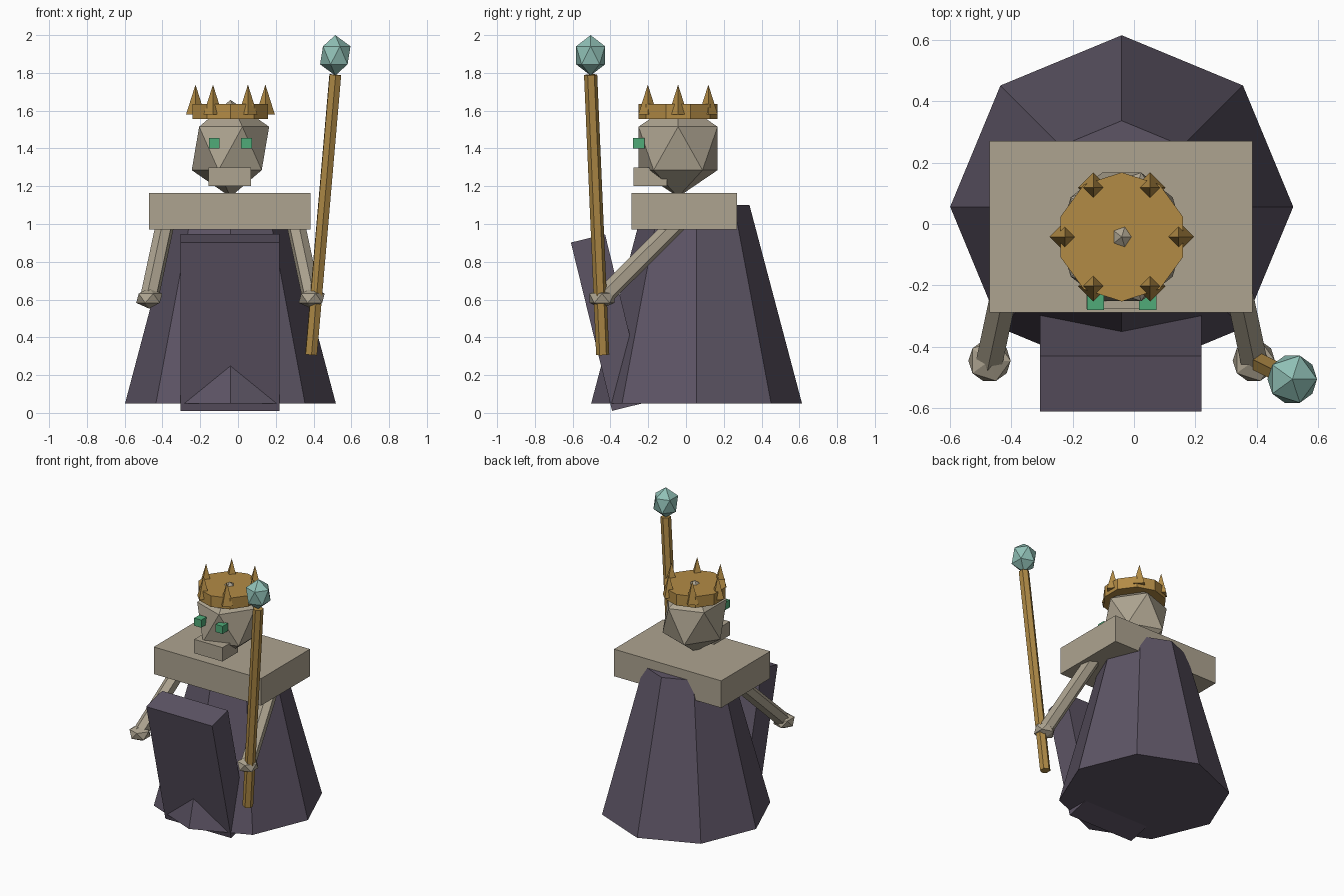
import bpy
from math import cos, sin, pi
from mathutils import Vector

if "Cube" in bpy.data.objects:
    bpy.data.objects.remove(bpy.data.objects["Cube"])

CX, CY = -0.04, -0.042  # axis of the head and crown


def material(name, rgb):
    m = bpy.data.materials.new(name)
    m.diffuse_color = (*rgb, 1)
    m.use_nodes = True
    m.node_tree.nodes["Principled BSDF"].inputs["Base Color"].default_value = m.diffuse_color
    return m


CLOTH = material("purple_cloth", (0.11, 0.09, 0.13))
BONE = material("bone", (0.42, 0.37, 0.28))
GOLD = material("gold", (0.45, 0.26, 0.06))
WOOD = material("staff_wood", (0.42, 0.25, 0.06))
GEM = material("gem", (0.28, 0.53, 0.47))
GREEN = material("green_glow", (0.08, 0.41, 0.19))


def finish(name, mat):
    ob = bpy.context.object
    ob.name = name
    ob.data.materials.append(mat)
    return ob


def box(name, mat, lo, hi):
    lo, hi = Vector(lo), Vector(hi)
    bpy.ops.mesh.primitive_cube_add(size=1, location=(lo + hi) / 2)
    ob = finish(name, mat)
    ob.scale = hi - lo
    return ob


def cone(name, mat, sides, r1, r2, base, top):
    base, top = Vector(base), Vector(top)
    axis = top - base
    bpy.ops.mesh.primitive_cone_add(vertices=sides, radius1=r1, radius2=r2,
                                    depth=axis.length, location=(base + top) / 2)
    ob = finish(name, mat)
    if axis.xy.length > 1e-6:
        ob.rotation_euler = axis.to_track_quat('Z', 'Y').to_euler()
    return ob


def ball(name, mat, loc, scale):
    bpy.ops.mesh.primitive_ico_sphere_add(subdivisions=1, radius=1, location=loc)
    ob = finish(name, mat)
    ob.scale = scale
    return ob


# Robe and leaning front panel
cone("robe", CLOTH, 8, 0.558, 0.28, (CX, 0.056, 0.05), (CX, 0.056, 1.10))
panel = box("front_panel", CLOTH, (-0.305, -0.503, 0.02), (0.22, -0.317, 0.937))
panel.rotation_euler.x = 0.24

# Shoulders, head and jaw
box("shoulders", BONE, (-0.47, -0.288, 0.97), (0.385, 0.27, 1.165))
ball("head", BONE, (CX, CY, 1.40), (0.229, 0.246, 0.257))
box("jaw", BONE, (-0.155, -0.277, 1.20), (0.07, -0.10, 1.30))

# Eyes, arms and hands on both sides
for side, s in (("left", -1), ("right", 1)):
    ex = CX + s * 0.085
    box(side + "_eye", GREEN, (ex - 0.028, -0.28, 1.40), (ex + 0.028, -0.22, 1.455))
    hand = (CX + s * 0.43, -0.445, 0.607)
    cone(side + "_arm", BONE, 6, 0.05, 0.05, (CX + s * 0.335, 0.0, 1.05), hand).name = side + "_arm"
    ball(side + "_hand", BONE, hand, (0.077, 0.077, 0.055))

# Crown band and six spikes
cone("crown_band", GOLD, 10, 0.21, 0.21, (CX, CY, 1.555), (CX, CY, 1.635))
for i in range(6):
    x = CX + 0.185 * cos(i * pi / 3)
    y = CY + 0.185 * sin(i * pi / 3)
    cone(f"crown_spike_{i + 1}", GOLD, 4, 0.05, 0, (x, y, 1.58), (x, y, 1.738))

# Staff with gem
cone("staff", WOOD, 6, 0.035, 0.035, (0.387, -0.441, 0.308), (0.515, -0.505, 1.79))
ball("staff_gem", GEM, (0.515, -0.505, 1.893), (0.09, 0.09, 0.107))
